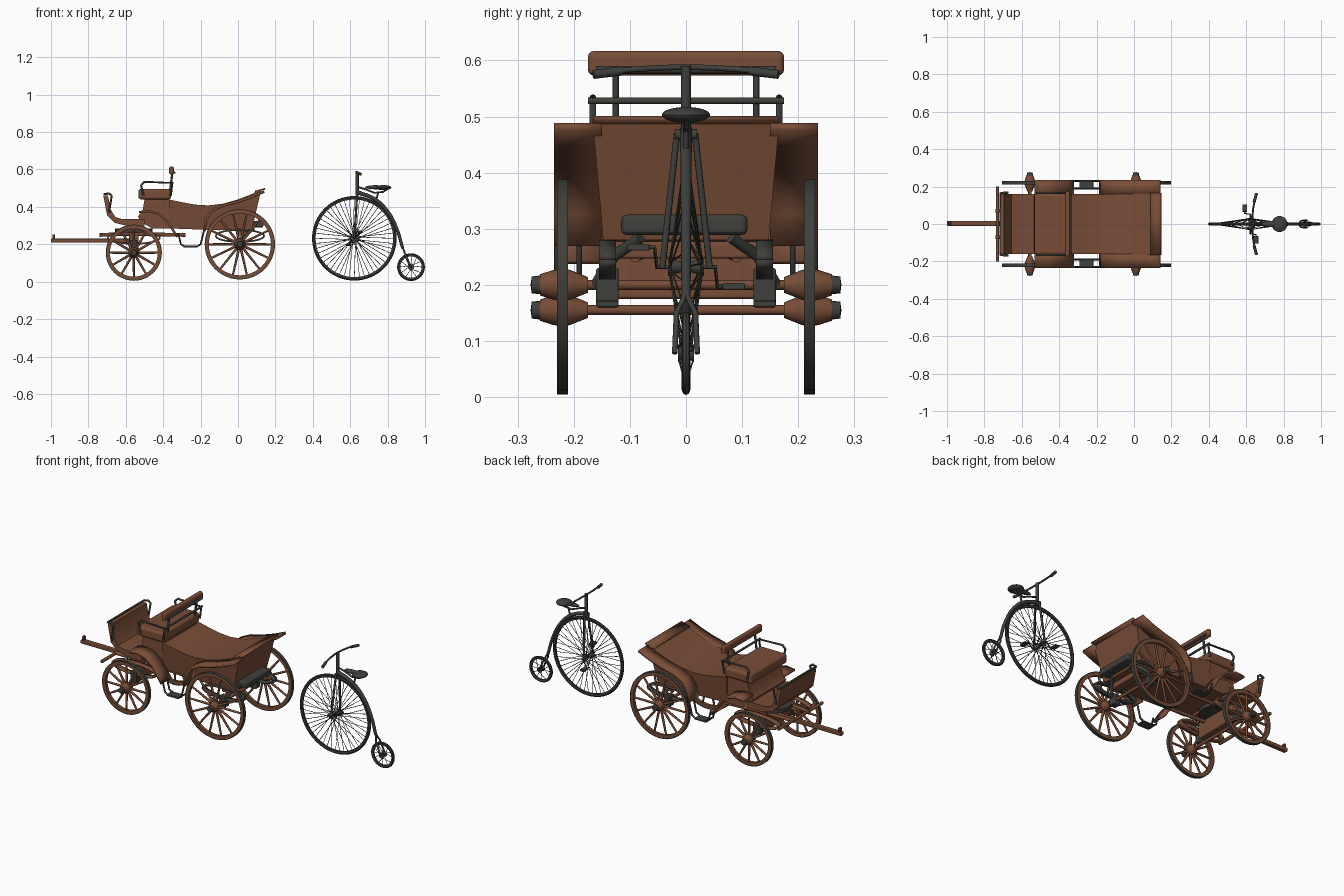
import bpy, bmesh
from math import sin, cos, pi, radians
from mathutils import Vector

cube = bpy.data.objects.get("Cube")
if cube:
    bpy.data.objects.remove(cube)


def material(name, rgb):
    m = bpy.data.materials.new(name)
    m.use_nodes = True
    m.diffuse_color = (*rgb, 1)
    m.node_tree.nodes["Principled BSDF"].inputs["Base Color"].default_value = (*rgb, 1)
    return m


WOOD = material("brown wood", (0.19, 0.075, 0.038))
IRON = material("dark iron", (0.05, 0.05, 0.045))


def finish(name, bm, mat, bevel=0, smooth=False):
    bmesh.ops.recalc_face_normals(bm, faces=bm.faces[:])
    me = bpy.data.meshes.new(name)
    bm.to_mesh(me)
    bm.free()
    me.materials.append(mat)
    ob = bpy.data.objects.new(name, me)
    bpy.context.collection.objects.link(ob)
    if bevel:
        mod = ob.modifiers.new("soft edges", "BEVEL")
        mod.width, mod.segments = bevel, 3
    if smooth:
        select(ob)
        bpy.ops.object.shade_smooth_by_angle(angle=radians(40))
    return ob


def select(ob):
    bpy.ops.object.select_all(action="DESELECT")
    ob.select_set(True)
    bpy.context.view_layer.objects.active = ob


def box(name, centre, size, mat, bevel=0):
    bm = bmesh.new()
    bmesh.ops.create_cube(bm, size=1)
    for v in bm.verts:
        v.co = Vector([c + a * s for c, a, s in zip(centre, v.co, size)])
    return finish(name, bm, mat, bevel)


def ball(name, centre, size, mat):
    bm = bmesh.new()
    bmesh.ops.create_uvsphere(bm, u_segments=20, v_segments=12, radius=1)
    for v in bm.verts:
        v.co = Vector([c + a * s for c, a, s in zip(centre, v.co, size)])
    return finish(name, bm, mat, smooth=True)


def prism(name, profile, width, mat, flare=0, bevel=0):
    """Side profile (x, z) widened across y; flare makes the top wider."""
    base = min(z for x, z in profile)
    bm = bmesh.new()
    rings = [[bm.verts.new((x, s * (width + flare * (z - base)), z)) for x, z in profile]
             for s in (-1, 1)]
    for ring in rings:
        bm.faces.new(ring)
    n = len(profile)
    for i in range(n):
        j = (i + 1) % n
        bm.faces.new((rings[0][i], rings[0][j], rings[1][j], rings[1][i]))
    return finish(name, bm, mat, bevel, True)


def strip(name, path, y0, y1, mat, thick):
    bm = bmesh.new()
    rows = [[bm.verts.new((x, y, z)) for y in (y0, y1)] for x, z in path]
    for a, b in zip(rows, rows[1:]):
        bm.faces.new((a[0], a[1], b[1], b[0]))
    ob = finish(name, bm, mat, smooth=True)
    mod = ob.modifiers.new("thickness", "SOLIDIFY")
    mod.thickness, mod.offset = thick, 0
    return ob


def lathe(name, profile, centre, mat, steps=48, closed=True):
    """Turn an (r, y) profile about the y axis."""
    bm = bmesh.new()
    c = Vector(centre)
    vs = [bm.verts.new(c + Vector((r, y, 0))) for r, y in profile]
    pairs = list(zip(vs, vs[1:])) + ([(vs[-1], vs[0])] if closed else [])
    es = [bm.edges.new(p) for p in pairs]
    bmesh.ops.spin(bm, geom=vs + es, cent=c, axis=(0, 1, 0), angle=2 * pi, steps=steps)
    bmesh.ops.remove_doubles(bm, verts=bm.verts[:], dist=0.00005)
    return finish(name, bm, mat, smooth=True)


def tubes(name, paths, radius, mat, curved=False, ends=(1, 1), sides=2):
    cu = bpy.data.curves.new(name, "CURVE")
    cu.dimensions = "3D"
    cu.bevel_depth, cu.bevel_resolution, cu.use_fill_caps = radius, sides, True
    cu.resolution_u = 6
    for path in paths:
        sp = cu.splines.new("BEZIER" if curved else "POLY")
        pts = sp.bezier_points if curved else sp.points
        pts.add(len(path) - 1)
        for i, (p, co) in enumerate(zip(pts, path)):
            p.radius = ends[0] + (ends[1] - ends[0]) * i / (len(path) - 1)
            if curved:
                p.co = co
                p.handle_left_type = p.handle_right_type = "AUTO"
            else:
                p.co = (*co, 1)
    cu.materials.append(mat)
    ob = bpy.data.objects.new(name, cu)
    bpy.context.collection.objects.link(ob)
    select(ob)
    bpy.ops.object.convert(target="MESH")
    bpy.ops.object.shade_smooth_by_angle(angle=radians(50))
    return ob


def ring(r0, r1, half):
    return [(r0, -half), (r1, -half), (r1, half), (r0, half)]


# Carriage wheels with axles
for label, x, z, r, count in (("front", -0.557, 0.155, 0.15, 12), ("rear", 0.01, 0.2, 0.188, 14)):
    tubes(label + "_axle", [[(x, -0.2, z), (x, 0.2, z)]], 0.009, WOOD)
    for s, side in ((-1, "right"), (1, "left")):
        name, c = f"{label}_{side}_", (x, s * 0.22, z)
        lathe(name + "rim", ring(r - 0.022, r - 0.004, 0.009), c, WOOD)
        lathe(name + "tyre", ring(r - 0.005, r, 0.0095), c, IRON)
        lathe(name + "hub", [(0, -s * 0.045), (0.014, -s * 0.045), (0.026, -s * 0.015), (0.03, 0),
                             (0.026, s * 0.018), (0.019, s * 0.04), (0, s * 0.04)],
              c, WOOD, 20, False)
        lathe(name + "hub_cap", [(0, s * 0.038), (0.017, s * 0.038), (0.015, s * 0.055),
                                 (0, s * 0.057)], c, IRON, 16, False)
        tubes(name + "spokes", [[(x + d * cos(a), c[1], z + d * sin(a)) for d in (0.02, r - 0.015)]
                                for a in (2 * pi * i / count for i in range(count))],
              0.0065, WOOD, ends=(1.1, 0.8))

# Carriage body, driver's box and foot board
prism("passenger_body", [(-0.37, 0.44), (-0.3, 0.425), (-0.23, 0.412), (-0.16, 0.408),
                         (-0.08, 0.417), (0, 0.44), (0.07, 0.467), (0.125, 0.495),
                         (0.075, 0.28), (-0.1, 0.275), (-0.37, 0.285)], 0.147, WOOD, 0.09)
prism("driver_box", [(-0.5, 0.44), (-0.36, 0.44), (-0.36, 0.285), (-0.46, 0.285), (-0.52, 0.32),
                     (-0.535, 0.35), (-0.51, 0.38)], 0.15, WOOD)
box("driver_cushion", (-0.445, 0, 0.468), (0.175, 0.33, 0.056), WOOD, 0.014)
prism("foot_board", [(-0.72, 0.46), (-0.695, 0.46), (-0.68, 0.385), (-0.655, 0.345), (-0.62, 0.335),
                     (-0.5, 0.335), (-0.5, 0.295), (-0.6, 0.3), (-0.66, 0.315), (-0.7, 0.355)],
      0.16, WOOD)
box("back_cushion", (-0.355, 0, 0.595), (0.026, 0.35, 0.044), WOOD, 0.011)
box("rear_step_box", (0.105, -0.003, 0.307), (0.06, 0.225, 0.036), IRON, 0.01)
strip("rear_rim", [(0.09, 0.482), (0.145, 0.497)], -0.165, 0.165, WOOD, 0.008)

# Iron rails around the seat and the foot board
tubes("back_cushion_bar", [[(-0.34, -0.16, 0.583), (-0.34, 0.16, 0.583)]], 0.006, IRON)
tubes("seat_cross_rail", [[(-0.35, -0.175, 0.528), (-0.35, 0.175, 0.528)]], 0.006, IRON)
tubes("dash_rail", [[(-0.69, -0.165, 0.37), (-0.675, -0.168, 0.46), (-0.69, -0.168, 0.472),
                     (-0.715, -0.165, 0.468), (-0.715, 0.165, 0.468), (-0.69, 0.168, 0.472),
                     (-0.675, 0.168, 0.46), (-0.69, 0.165, 0.37)]], 0.006, IRON)
for s, side in ((-1, "right"), (1, "left")):
    tubes(side + "_arm_rail", [[(-0.505, s * 0.166, 0.46), (-0.518, s * 0.166, 0.515),
                                (-0.5, s * 0.166, 0.534), (-0.35, s * 0.166, 0.528),
                                (-0.36, s * 0.166, 0.46)]], 0.006, IRON)
    tubes(side + "_back_post", [[(-0.365, s * 0.125, 0.47), (-0.35, s * 0.125, 0.59)]], 0.006, IRON)

    # Mudguards and side steps
    strip(side + "_front_mudguard", [(-0.53, 0.372), (-0.48, 0.378), (-0.43, 0.365), (-0.385, 0.33),
                                     (-0.35, 0.28), (-0.325, 0.24)],
          s * 0.145, s * 0.235, WOOD, 0.012)
    strip(side + "_rear_mudguard", [(-0.18, 0.27), (-0.172, 0.33), (-0.14, 0.38), (-0.08, 0.408),
                                    (0, 0.428), (0.07, 0.452), (0.14, 0.482)],
          s * 0.15, s * 0.235, WOOD, 0.014)
    tubes(side + "_step_hanger", [[(-0.32, s * y, 0.26), (-0.305, s * y, 0.2), (-0.285, s * y, 0.188),
                                   (-0.22, s * y, 0.188), (-0.2, s * y, 0.2), (-0.18, s * y, 0.28)]
                                  for y in (0.19, 0.23)], 0.005, IRON)
    box(side + "_step", (-0.255, s * 0.21, 0.187), (0.075, 0.05, 0.01), IRON, 0.003)

    # Leaf springs and their brackets
    for label, x, z, mat, half in (("front", -0.557, 0.235, WOOD, 0.14), ("rear", 0.01, 0.245, IRON, 0.13)):
        for k in (-1, 1):
            leaf = [(x + half * cos(pi * i / 10), z + k * 0.032 * sin(pi * i / 10)) for i in range(11)]
            strip(f"{side}_{label}_spring", leaf, s * 0.125, s * 0.155, mat, 0.009)
        box(f"{side}_{label}_spring_block", (x, s * 0.14, z - 0.045), (0.04, 0.04, 0.06), IRON, 0.004)
    tubes(side + "_chassis_bar", [[(-0.74, s * 0.07, 0.25), (-0.6, s * 0.08, 0.255),
                                   (-0.28, s * 0.09, 0.25)]], 0.01, WOOD)
    tubes(side + "_rear_brace", [[(0.08, s * 0.08, 0.285), (0.04, s * 0.13, 0.25),
                                  (0.01, s * 0.16, 0.2)]], 0.011, IRON)

# Undercarriage and draught pole
bm = bmesh.new()
bmesh.ops.create_cone(bm, segments=32, radius1=0.1, radius2=0.1, depth=0.02, cap_ends=True)
bmesh.ops.translate(bm, verts=bm.verts[:], vec=(-0.557, 0, 0.275))
finish("turntable", bm, IRON, smooth=True)
tubes("swing_bar", [[(-0.73, -0.2, 0.25), (-0.73, 0.2, 0.25)]], 0.009, WOOD)
box("front_bolster", (-0.557, 0, 0.22), (0.05, 0.26, 0.09), WOOD, 0.006)
box("rear_crossbar", (0.02, 0, 0.262), (0.05, 0.28, 0.03), WOOD, 0.005)
box("draught_pole", (-0.78, 0.003, 0.22), (0.44, 0.026, 0.02), WOOD, 0.004)
box("pole_hook", (-0.985, 0.003, 0.238), (0.012, 0.02, 0.03), WOOD, 0.003)

# High-wheel bicycle: wheels
for label, x, z, r, count, flange, t in (("big", 0.622, 0.232, 0.226, 48, 0.032, 0.008),
                                         ("small", 0.925, 0.078, 0.074, 12, 0.014, 0.007)):
    c = (x, 0, z)
    tyre = [(r - t + t * cos(a), t * sin(a)) for a in (2 * pi * i / 8 for i in range(8))]
    lathe(label + "_tyre", tyre, c, IRON, 64)
    lathe(label + "_rim", ring(r - 2 * t - 0.003, r - 2 * t + 0.004, 0.005), c, IRON, 64)
    lathe(label + "_hub", [(0, -flange), (0.016, -flange), (0.007, 0), (0.016, flange), (0, flange)],
          c, IRON, 16, False)
    paths = []
    for i in range(count):
        a = 2 * pi * i / count
        b = a + (0.5 if i % 4 < 2 else -0.5)
        paths.append([(x + 0.013 * cos(b), (-1) ** i * flange * 0.9, z + 0.013 * sin(b)),
                      (x + (r - 2 * t) * cos(a), 0, z + (r - 2 * t) * sin(a))])
    tubes(label + "_spokes", paths, 0.0016, IRON, sides=0)

# Bicycle frame, forks and steering
tubes("backbone", [[(0.64, 0, 0.478), (0.73, 0, 0.442), (0.8, 0, 0.375), (0.85, 0, 0.28),
                    (0.88, 0, 0.18)]], 0.011, IRON, True, (1, 0.75))
tubes("steering_head", [[(0.637, 0, 0.462), (0.637, 0, 0.59)]], 0.009, IRON)
tubes("fork_crown", [[(0.637, -0.02, 0.468), (0.637, 0.02, 0.468)]], 0.01, IRON)
tubes("handlebar", [[(0.655, -0.16, 0.575), (0.637, -0.08, 0.585), (0.637, 0.08, 0.585),
                     (0.655, 0.16, 0.575)]], 0.005, IRON, True)
for s, side in ((-1, "right"), (1, "left")):
    tubes(side + "_grip", [[(0.655, s * 0.165, 0.575), (0.642, s * 0.115, 0.581)]], 0.008, IRON)
    tubes(side + "_big_fork", [[(0.637, s * 0.016, 0.47), (0.622, s * 0.042, 0.232)]], 0.006, IRON)
    tubes(side + "_small_fork", [[(0.88, 0, 0.185), (0.893, s * 0.017, 0.15),
                                  (0.925, s * 0.02, 0.078)]], 0.005, IRON)
    tubes(side + "_crank", [[(0.622, s * 0.02, 0.232), (0.622, s * 0.052, 0.232),
                             (0.622 - s * 0.03, s * 0.056, 0.232 - s * 0.035),
                             (0.622 - s * 0.03, s * 0.1, 0.232 - s * 0.035)]], 0.004, IRON)
    box(side + "_pedal", (0.622 - s * 0.03, s * 0.085, 0.232 - s * 0.035), (0.026, 0.04, 0.012),
        IRON, 0.003)

# Saddle on its spring
ball("saddle_seat", (0.778, 0, 0.503), (0.042, 0.043, 0.014), IRON)
ball("saddle_nose", (0.735, 0, 0.505), (0.055, 0.017, 0.011), IRON)
tubes("saddle_spring", [[(0.645, 0, 0.505), (0.68, 0, 0.495), (0.73, 0, 0.475), (0.775, 0, 0.48),
                         (0.8, 0, 0.497)], [(0.74, 0, 0.44), (0.75, 0, 0.478)]], 0.005, IRON)
